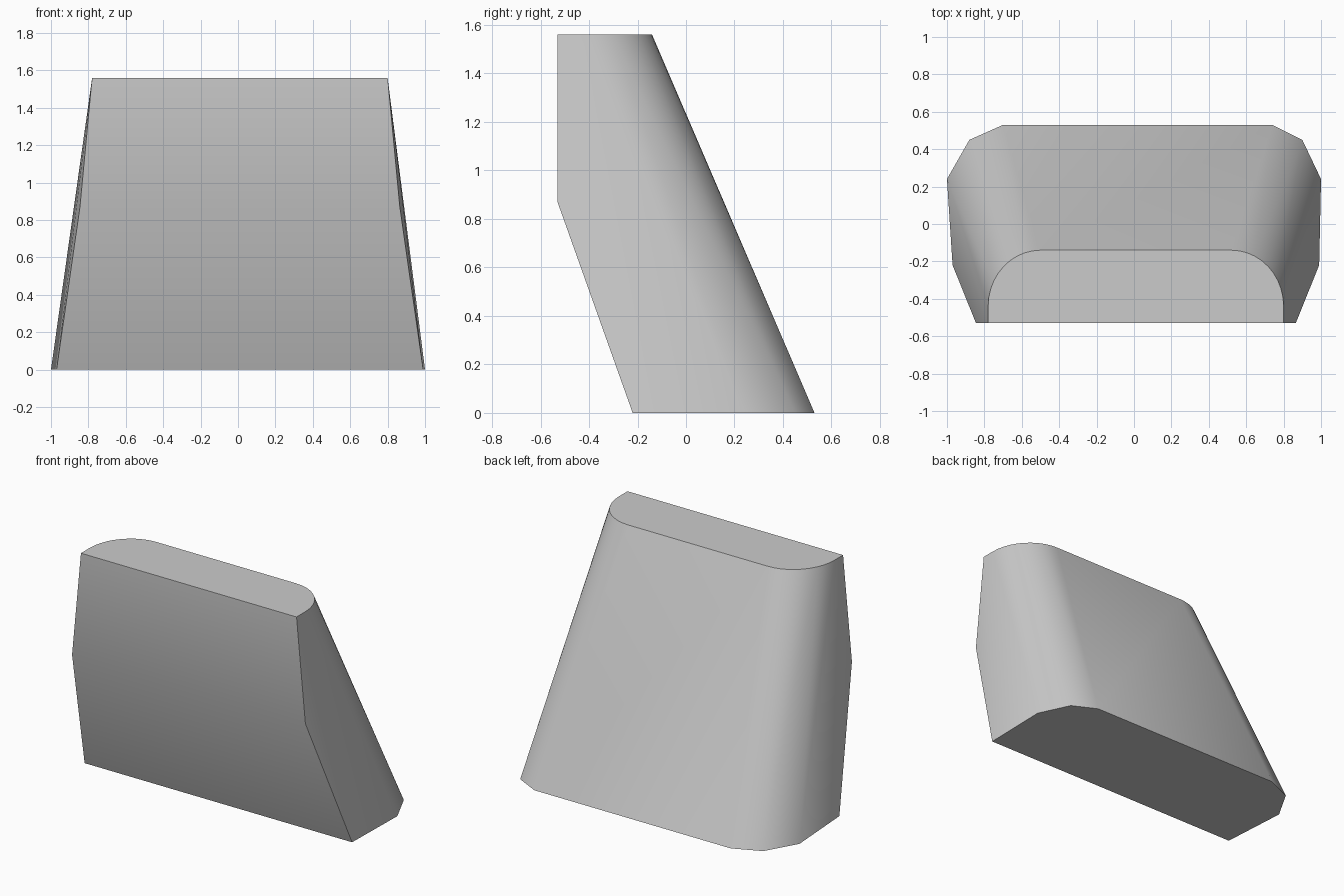
import bpy
import bmesh
from math import cos, sin, pi

cube = bpy.data.objects.get("Cube")
if cube:
    bpy.data.objects.remove(cube, do_unlink=True)

grey = bpy.data.materials.new("light grey")
grey.use_nodes = True
colour = (0.6, 0.6, 0.6, 1)
grey.diffuse_color = colour
grey.node_tree.nodes["Principled BSDF"].inputs["Base Color"].default_value = colour

TOP, KNEE, FRONT = 1.56, 0.87, -0.53
SHIFT = 0.01
ARC_STEPS = 10

# Top outline: straight front, elliptical rear corners
half_top = [(0.79, FRONT)]
for i in range(ARC_STEPS + 1):
    a = i / ARC_STEPS * pi / 2
    half_top.append((0.51 + 0.28 * cos(a), -0.44 + 0.30 * sin(a)))

points = [(s * x + SHIFT, y, TOP) for s in (-1, 1) for x, y in half_top]

# Bulging front fold
points += [(s * 0.855 + SHIFT, FRONT, KNEE) for s in (-1, 1)]

# Base outline: coarse chamfered rear corners
left_base = [(0.99, -0.22), (1.0, 0.24), (0.90, 0.45), (0.74, 0.53)]
right_base = [(-0.97, -0.22), (-1.0, 0.24), (-0.88, 0.45), (-0.70, 0.53)]
points += [(x, y, 0) for x, y in left_base + right_base]

# Wrap the outlines in one closed skin
bm = bmesh.new()
for p in points:
    bm.verts.new(p)
bmesh.ops.convex_hull(bm, input=bm.verts[:])
bmesh.ops.dissolve_limit(bm, angle_limit=0.002, verts=bm.verts[:], edges=bm.edges[:])
bmesh.ops.recalc_face_normals(bm, faces=bm.faces[:])
mesh = bpy.data.meshes.new("slanted_block")
bm.to_mesh(mesh)
bm.free()

block = bpy.data.objects.new("slanted_block", mesh)
bpy.context.collection.objects.link(block)
mesh.materials.append(grey)

# Smooth the rounded corners, keep the rims crisp
bpy.ops.object.select_all(action="DESELECT")
block.select_set(True)
bpy.context.view_layer.objects.active = block
bpy.ops.object.shade_smooth_by_angle(angle=0.55)
